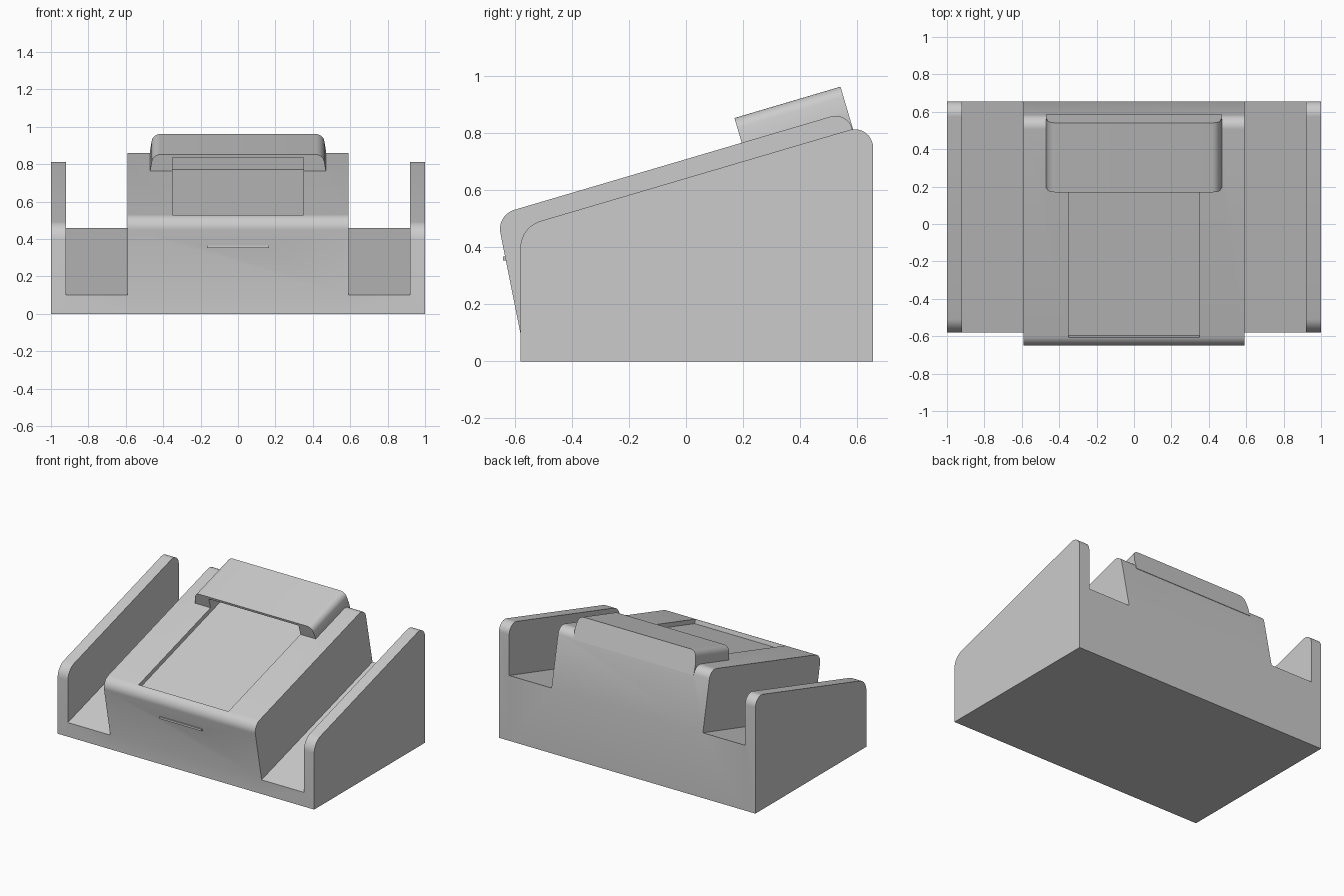
import bpy, bmesh, math
from mathutils import Vector, Matrix

if "Cube" in bpy.data.objects:
    bpy.data.objects.remove(bpy.data.objects["Cube"])

ANGLE = math.atan(0.2955)          # common slope of deck, channels and cap


def rounded(points):
    """Points are (a, b) or (a, b, radius); returns outline with filleted corners."""
    out = []
    for i, p in enumerate(points):
        c = Vector(p[:2])
        if len(p) == 2:
            out.append(c)
            continue
        d1 = (Vector(points[i - 1][:2]) - c).normalized()
        d2 = (Vector(points[(i + 1) % len(points)][:2]) - c).normalized()
        half = d1.angle(d2) / 2
        centre = c + (d1 + d2).normalized() * p[2] / math.sin(half)
        s = c + d1 * p[2] / math.tan(half) - centre
        e = c + d2 * p[2] / math.tan(half) - centre
        sweep = s.angle_signed(e)
        for k in range(11):
            t = -sweep * k / 10
            out.append(centre + Vector((s.x * math.cos(t) - s.y * math.sin(t),
                                        s.x * math.sin(t) + s.y * math.cos(t))))
    return out


def extrude(name, outline, place, start, end):
    """Prism of an outline between two depths; place maps (a, b, depth) to xyz."""
    bm = bmesh.new()
    rings = [[bm.verts.new(place(p[0], p[1], d)) for p in outline] for d in (start, end)]
    n = len(outline)
    bm.faces.new(rings[0])
    bm.faces.new(rings[1][::-1])
    for i in range(n):
        j = (i + 1) % n
        bm.faces.new((rings[0][i], rings[1][i], rings[1][j], rings[0][j]))
    bmesh.ops.recalc_face_normals(bm, faces=bm.faces)
    mesh = bpy.data.meshes.new(name)
    bm.to_mesh(mesh)
    bm.free()
    obj = bpy.data.objects.new(name, mesh)
    bpy.context.collection.objects.link(obj)
    return obj


def side(a, b, d):                  # profile in y-z, depth along x
    return (d, a, b)


# Frame lying on the sloped deck: x across, y up the slope, z off the deck
deck = Matrix.Translation((0, 0.195, 0.765)) @ Matrix.Rotation(ANGLE, 4, 'X')


def on_deck(a, b, d):               # profile across the deck, depth up the slope
    return deck @ Vector((a, d, b))


def combine(target, tool, operation):
    mod = target.modifiers.new(tool.name, 'BOOLEAN')
    mod.operation = operation
    mod.solver = 'EXACT'
    mod.object = tool
    bpy.context.view_layer.objects.active = target
    bpy.ops.object.modifier_apply(modifier=mod.name)
    bpy.data.objects.remove(tool)


# Central raised block
block = [(-0.58, 0), (-0.58, 0.1), (-0.662, 0.512, 0.07), (0.569, 0.875, 0.06),
         (0.655, 0.46), (0.655, 0)]
body = extrude("dock_body", rounded(block), side, -0.59, 0.59)

# Sloping channel floors and outer side walls
floor = [(-0.58, 0), (-0.58, 0.1), (0.655, 0.46), (0.655, 0)]
wall = rounded([(-0.58, 0), (-0.58, 0.47, 0.1), (0.655, 0.834, 0.065), (0.655, 0)])
for s in (-1, 1):
    combine(body, extrude("channel_floor", floor, side, s * 0.59, s * 0.92), 'UNION')
    combine(body, extrude("side_wall", wall, side, s * 0.92, s), 'UNION')

# Hooded cap across the upper end of the deck
cap = rounded([(-0.47, -0.07), (-0.47, 0), (-0.455, 0.09, 0.045),
               (0.455, 0.09, 0.045), (0.47, 0), (0.47, -0.07)])
combine(body, extrude("cap", cap, on_deck, 0, 0.387), 'UNION')

# Recessed panel that runs on under the cap
recess = [(-0.35, -0.03), (-0.35, 0.073), (0.35, 0.073), (0.35, -0.03)]
combine(body, extrude("panel_recess", recess, on_deck, -0.835, 0.13), 'DIFFERENCE')

# Thin finger lip on the front face
lip = [(-0.625, 0.352), (-0.641, 0.352), (-0.641, 0.366), (-0.625, 0.366)]
combine(body, extrude("front_lip", lip, side, -0.165, 0.165), 'UNION')

# Smooth the fillets, keep the edges crisp
bpy.ops.object.select_all(action='DESELECT')
body.select_set(True)
bpy.context.view_layer.objects.active = body
bpy.ops.object.shade_smooth_by_angle(angle=math.radians(30))
